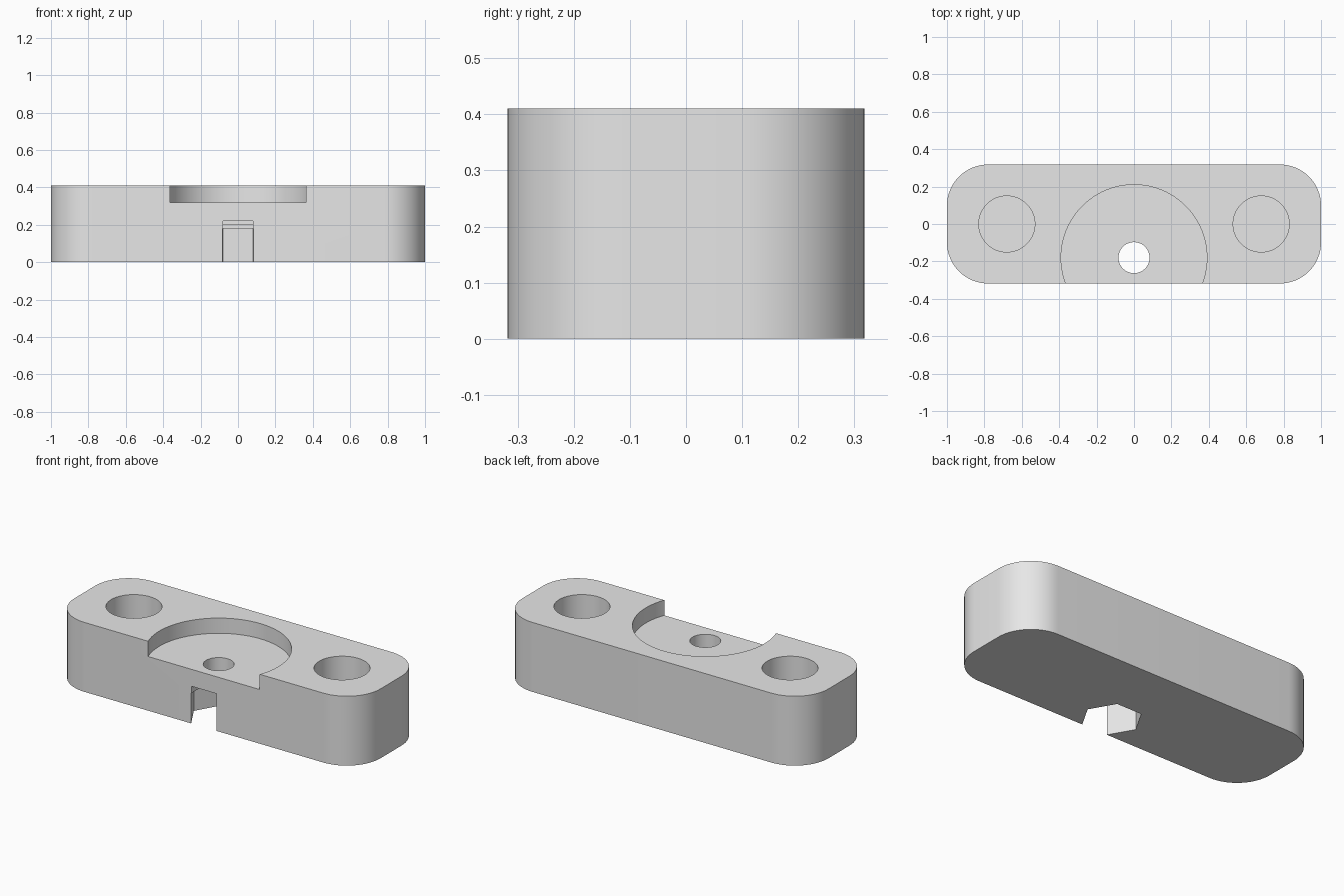
import bpy, bmesh, math

cube = bpy.data.objects.get("Cube")
if cube:
    bpy.data.objects.remove(cube, do_unlink=True)

HALF_X, HALF_Y, HEIGHT, CORNER = 1.0, 0.318, 0.41, 0.22
BOLT_Y, BOLT_R = -0.18, 0.083
FRONT = -0.4   # cutters that open on the front run out to here

grey = bpy.data.materials.new("plain grey")
grey.use_nodes = True
grey.diffuse_color = (0.8, 0.8, 0.8, 1)
grey.node_tree.nodes["Principled BSDF"].inputs["Base Color"].default_value = (0.8, 0.8, 0.8, 1)


def prism(name, outline, z0, z1):
    """Extrude a flat outline from z0 up to z1."""
    bm = bmesh.new()
    base = bm.faces.new([bm.verts.new((x, y, z0)) for x, y in outline])
    top = bmesh.ops.extrude_face_region(bm, geom=[base])["geom"]
    verts = [v for v in top if isinstance(v, bmesh.types.BMVert)]
    bmesh.ops.translate(bm, verts=verts, vec=(0, 0, z1 - z0))
    bmesh.ops.recalc_face_normals(bm, faces=bm.faces)
    mesh = bpy.data.meshes.new(name)
    bm.to_mesh(mesh)
    bm.free()
    mesh.materials.append(grey)
    obj = bpy.data.objects.new(name, mesh)
    bpy.context.collection.objects.link(obj)
    return obj


def circle(x, y, r, n=64):
    return [(x + r * math.cos(math.tau * i / n), y + r * math.sin(math.tau * i / n))
            for i in range(n)]


def rounded_rect(hx, hy, r, steps=16):
    pts = []
    for q, (sx, sy) in enumerate([(1, 1), (-1, 1), (-1, -1), (1, -1)]):
        for i in range(steps + 1):
            a = (q + i / steps) * math.pi / 2
            pts.append((sx * (hx - r) + r * math.cos(a), sy * (hy - r) + r * math.sin(a)))
    return pts


def rect(x0, x1, y0, y1):
    return [(x0, y0), (x1, y0), (x1, y1), (x0, y1)]


body = prism("mounting_block", rounded_rect(HALF_X, HALF_Y, CORNER), 0, HEIGHT)

cutters = [
    # round recess in the top, open on the front
    prism("recess_cutter", circle(0, BOLT_Y, 0.39, 96), 0.32, 0.5),
    # bolt hole, hexagonal nut pocket and the stepped slot above it
    prism("bolt_hole_cutter", circle(0, BOLT_Y, BOLT_R, 48), 0.1, 0.45),
    prism("nut_pocket_cutter", circle(0, BOLT_Y, 0.163, 6), -0.1, 0.18),
    prism("lower_slot_cutter", rect(-0.081, 0.081, FRONT, -0.065), 0.1, 0.2),
    prism("upper_slot_cutter", rect(-0.081, 0.081, FRONT, -0.097), 0.1, 0.22),
]
# blind holes at both ends
for side in (-1, 1):
    cutters.append(prism("end_hole_cutter", circle(side * 0.68, 0, 0.15), 0.1, 0.5))

bpy.ops.object.select_all(action="DESELECT")
bpy.context.view_layer.objects.active = body
body.select_set(True)
for cutter in cutters:
    mod = body.modifiers.new("cut", "BOOLEAN")
    mod.operation = "DIFFERENCE"
    mod.solver = "EXACT"
    mod.object = cutter
    bpy.ops.object.modifier_apply(modifier=mod.name)
    bpy.data.objects.remove(cutter, do_unlink=True)

bpy.ops.object.shade_smooth_by_angle(angle=math.radians(30))
